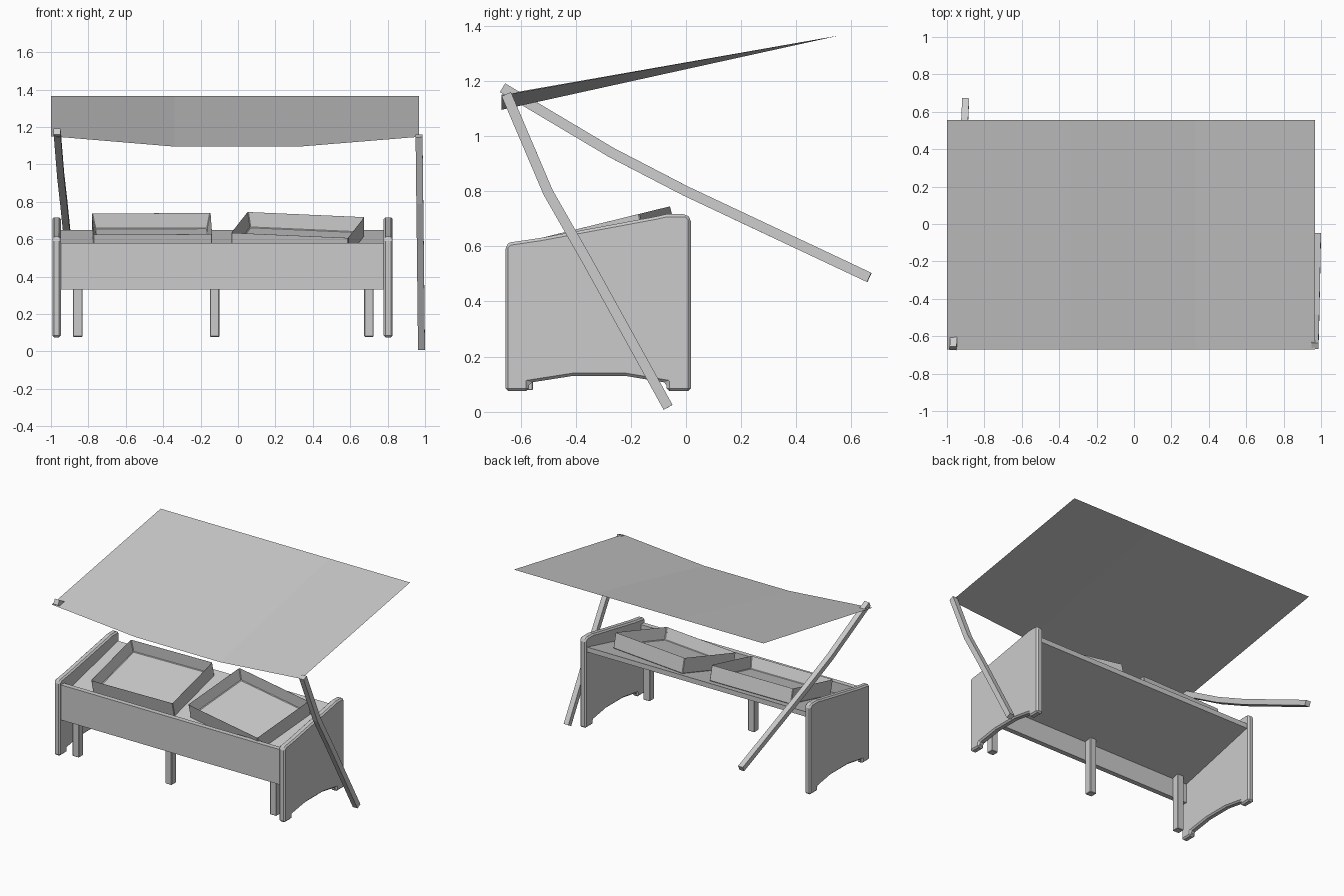
import bpy, bmesh
from math import atan, radians
from mathutils import Vector, Matrix

cube = bpy.data.objects.get("Cube")
if cube:
    bpy.data.objects.remove(cube, do_unlink=True)

grey = bpy.data.materials.new("plain grey")
grey.use_nodes = True
COLOUR = (0.6, 0.6, 0.6, 1)
grey.diffuse_color = COLOUR
grey.node_tree.nodes["Principled BSDF"].inputs["Base Color"].default_value = COLOUR


def finish(name, bm, bevel=0, closed=True):
    if closed:
        bmesh.ops.recalc_face_normals(bm, faces=bm.faces)
    mesh = bpy.data.meshes.new(name)
    bm.to_mesh(mesh)
    bm.free()
    mesh.materials.append(grey)
    ob = bpy.data.objects.new(name, mesh)
    bpy.context.collection.objects.link(ob)
    if bevel:
        mod = ob.modifiers.new("edge bevel", 'BEVEL')
        mod.width = bevel
        mod.segments = 1
        mod.limit_method = 'ANGLE'
        mod.angle_limit = radians(40)
    return ob


def prism(name, profile, x0, x1, bevel=0):
    """Side profile (y, z) extruded along x."""
    bm = bmesh.new()
    face = bm.faces.new([bm.verts.new((x0, y, z)) for y, z in profile])
    out = bmesh.ops.extrude_face_region(bm, geom=[face])
    moved = [v for v in out["geom"] if isinstance(v, bmesh.types.BMVert)]
    bmesh.ops.translate(bm, verts=moved, vec=(x1 - x0, 0, 0))
    return finish(name, bm, bevel)


def rect(y0, y1, z0, z1):
    return [(y0, z0), (y1, z0), (y1, z1), (y0, z1)]


def pole(name, path, half=0.0185):
    """Square bar swept along a bent path."""
    pts = [Vector(p) for p in path]
    bm = bmesh.new()
    rings = []
    for i, p in enumerate(pts):
        along = (pts[min(i + 1, len(pts) - 1)] - pts[max(i - 1, 0)]).normalized()
        across = along.cross(Vector((1, 0, 0))).normalized() * half
        side = across.cross(along).normalized() * half
        rings.append([bm.verts.new(p + across * a + side * b)
                      for a, b in ((1, 1), (1, -1), (-1, -1), (-1, 1))])
    for r, s in zip(rings, rings[1:]):
        for k in range(4):
            n = (k + 1) % 4
            bm.faces.new((r[k], r[n], s[n], s[k]))
    bm.faces.new(rings[0])
    bm.faces.new(rings[-1])
    return finish(name, bm)


# End panels with arched feet
PANEL = [(-0.655, 0.075), (-0.655, 0.6), (-0.64, 0.614), (-0.53, 0.63),
         (-0.11, 0.708), (-0.07, 0.717), (0.0, 0.717), (0.018, 0.7),
         (0.018, 0.075), (-0.07, 0.075), (-0.07, 0.105), (-0.22, 0.13),
         (-0.41, 0.13), (-0.57, 0.105), (-0.57, 0.075)]
prism("right_end_panel", PANEL, -0.993, -0.947, 0.01)
prism("left_end_panel", PANEL, 0.779, 0.827, 0.01)

# Front board, sloping table top and legs
prism("front_board", rect(-0.64, -0.605, 0.33, 0.58), -0.95, 0.78)
SLOPE = 0.245
TABLE_BACK = 0.65
prism("table_top", [(y, TABLE_BACK + SLOPE * y - d)
                    for y, d in ((-0.61, 0), (0, 0), (0, 0.035), (-0.61, 0.035))],
      -0.95, 0.78)
for name, x in (("right_leg", -0.857), ("middle_leg", -0.125), ("left_leg", 0.7)):
    prism(name, rect(-0.605, -0.555, 0.078, 0.49), x - 0.025, x + 0.025, 0.003)

# Open trays lying on the slope
TRAY_HEIGHT = 0.11
for name, x, y, yaw in (("right_tray", -0.46, -0.29, 1), ("left_tray", 0.32, -0.315, -10.5)):
    bm = bmesh.new()
    bmesh.ops.create_cube(bm, size=1)
    bmesh.ops.scale(bm, vec=(0.635, 0.475, TRAY_HEIGHT), verts=bm.verts)
    bmesh.ops.translate(bm, vec=(0, 0, TRAY_HEIGHT / 2), verts=bm.verts)
    top = max(bm.faces, key=lambda f: f.calc_center_median().z)
    bmesh.ops.inset_region(bm, faces=[top], thickness=0.025)
    bmesh.ops.translate(bm, vec=(0, 0, 0.025 - TRAY_HEIGHT), verts=top.verts)
    tray = finish(name, bm, 0.004)
    tray.matrix_world = (Matrix.Translation((x, y - 0.0, TABLE_BACK + SLOPE * y))
                         @ Matrix.Rotation(atan(SLOPE), 4, 'X')
                         @ Matrix.Rotation(radians(yaw), 4, 'Z'))

# Bent canopy poles
pole("right_pole", [(-0.967, -0.665, 1.175), (-0.948, -0.27, 0.94),
                    (-0.932, 0.0, 0.8), (-0.9, 0.665, 0.487)])
pole("left_pole", [(0.968, -0.652, 1.152), (0.972, -0.5, 0.795),
                   (0.975, -0.36, 0.55), (0.981, -0.065, 0.016)])

# Thin canopy sheet, sagging along the front edge
bm = bmesh.new()
front = [bm.verts.new((x, -0.67, z)) for x, z in
         ((-1, 1.15), (-0.34, 1.095), (0.33, 1.095), (0.967, 1.147))]
back = [bm.verts.new((v.co.x, 0.557, 1.365)) for v in front]
for i in range(3):
    bm.faces.new((front[i], front[i + 1], back[i + 1], back[i]))
finish("canopy", bm, closed=False)
